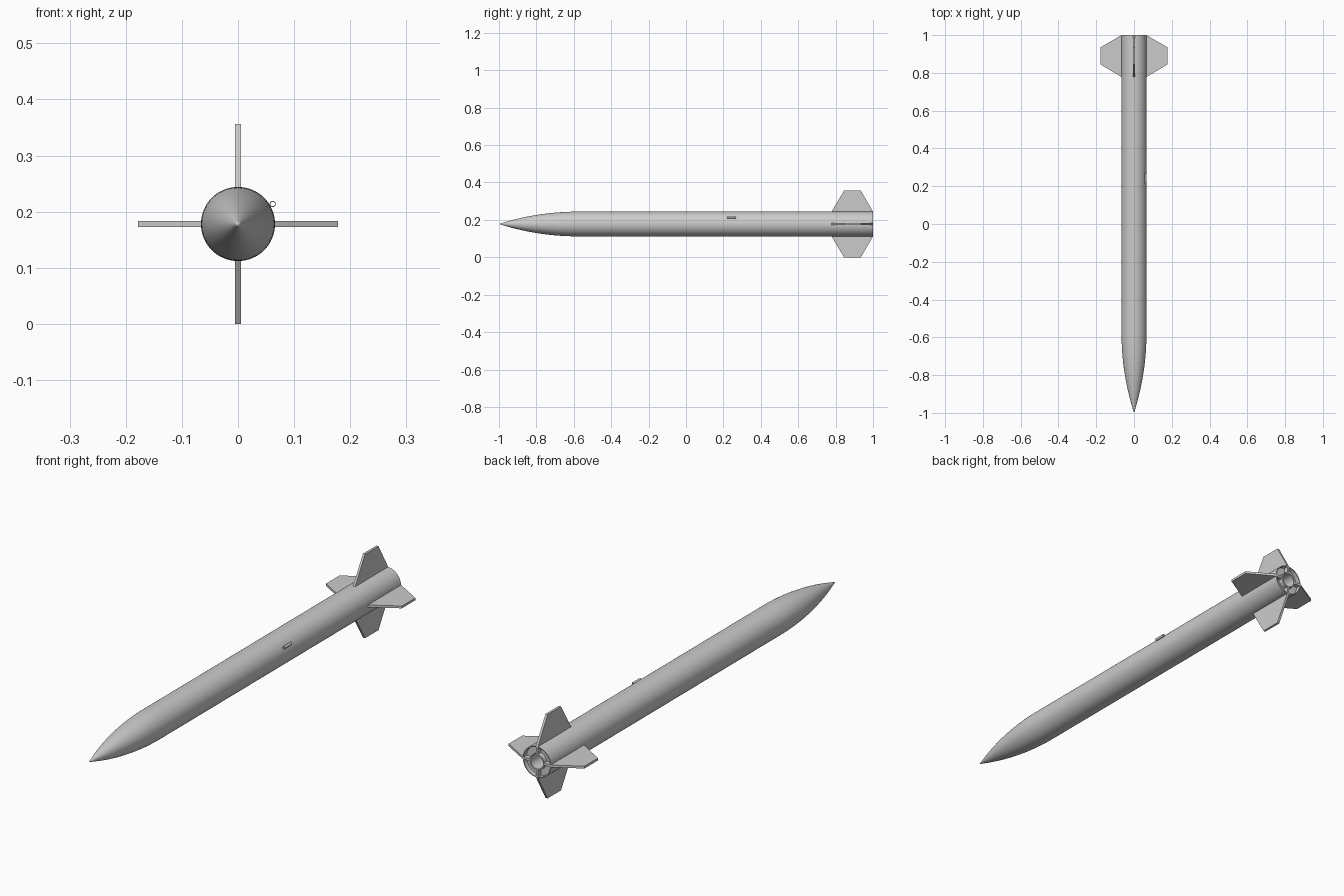
import bpy, bmesh, math
from mathutils import Matrix, Vector

if "Cube" in bpy.data.objects:
    bpy.data.objects.remove(bpy.data.objects["Cube"])

AXIS_Z = 0.178      # height of the rocket axis
R = 0.066           # body radius
NOSE_BASE = -0.58


def finish(bm, name, smooth=True):
    bmesh.ops.recalc_face_normals(bm, faces=bm.faces[:])
    mesh = bpy.data.meshes.new(name)
    bm.to_mesh(mesh)
    bm.free()
    ob = bpy.data.objects.new(name, mesh)
    bpy.context.collection.objects.link(ob)
    if smooth:
        bpy.ops.object.select_all(action='DESELECT')
        ob.select_set(True)
        bpy.context.view_layer.objects.active = ob
        bpy.ops.object.shade_smooth_by_angle(angle=math.radians(30))
    return ob


def lathe(name, profile, segments=64, closed=False, centre=(0, AXIS_Z)):
    """Spin (y, radius) points around an axis parallel to y."""
    bm = bmesh.new()
    cx, cz = centre
    rings = []
    for y, r in profile:
        n = 1 if r == 0 else segments
        rings.append([bm.verts.new((cx + r * math.cos(2 * math.pi * i / segments), y,
                                    cz + r * math.sin(2 * math.pi * i / segments)))
                      for i in range(n)])
    pairs = list(zip(rings, rings[1:]))
    if closed:
        pairs.append((rings[-1], rings[0]))
    for a, b in pairs:
        for i in range(segments):
            j = (i + 1) % segments
            quad = [a[i % len(a)], a[j % len(a)], b[j % len(b)], b[i % len(b)]]
            bm.faces.new(list(dict.fromkeys(quad)))
    return finish(bm, name)


def tube(name, y0, y1, outer, inner, **kw):
    return lathe(name, [(y0, outer), (y1, outer), (y1, inner), (y0, inner)], closed=True, **kw)


# Nose cone: tangent ogive with a shoulder that slides into the body
length = NOSE_BASE + 1
rho = (R * R + length * length) / (2 * R)
steps = 24
ogive = [(-1, 0)]
for k in range(1, steps + 1):
    d = length * (1 - k / steps)
    ogive.append((NOSE_BASE - d, math.sqrt(rho * rho - d * d) - rho + R))
lathe("nose_cone", ogive + [(NOSE_BASE, 0.061), (-0.48, 0.061), (-0.48, 0)])

# Body tube, motor tube and the rings that centre it
tube("body_tube", NOSE_BASE, 1.0, R, 0.062)
tube("motor_tube", 0.55, 1.0, 0.034, 0.029)
for i, y in enumerate((0.58, 0.965)):
    tube(f"centering_ring_{i + 1}", y, y + 0.015, 0.062, 0.034)
lathe("motor_bulkhead", [(0.55, 0), (0.55, 0.029), (0.56, 0.029), (0.56, 0)])

# Four fins with tabs reaching through the body to the motor tube
FIN = [(0.778, 0.033), (0.778, R), (0.845, 0.178), (0.935, 0.178), (1.0, R), (1.0, 0.033)]
for i in range(4):
    bm = bmesh.new()
    face = bm.faces.new([bm.verts.new((-0.005, y, r)) for y, r in FIN])
    ext = bmesh.ops.extrude_face_region(bm, geom=[face])
    bmesh.ops.translate(bm, vec=Vector((0.01, 0, 0)),
                        verts=[v for v in ext["geom"] if isinstance(v, bmesh.types.BMVert)])
    bm.transform(Matrix.Translation((0, 0, AXIS_Z)) @ Matrix.Rotation(i * math.pi / 2, 4, 'Y'))
    finish(bm, f"fin_{i + 1}", smooth=False)

# Launch lug: small tube on the upper right of the body
a = math.radians(30)
tube("launch_lug", 0.218, 0.267, 0.0055, 0.004, segments=24,
     centre=(0.0715 * math.cos(a), AXIS_Z + 0.0715 * math.sin(a)))
